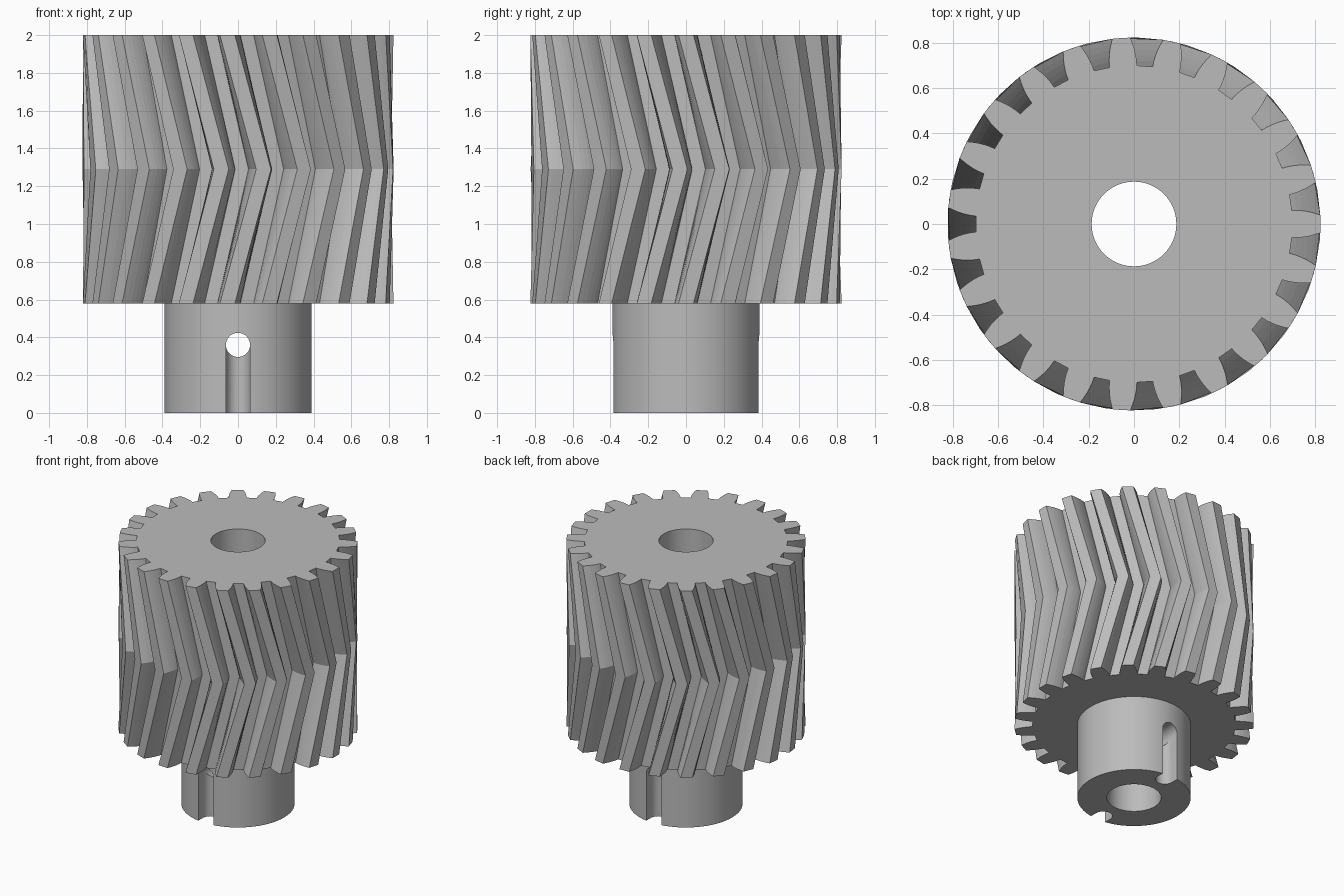
import bpy, bmesh, math
from mathutils import Matrix

cube = bpy.data.objects.get("Cube")
if cube:
    bpy.data.objects.remove(cube, do_unlink=True)

TEETH = 23
TWIST = math.radians(13.4)
Z_BOTTOM, Z_MID, Z_TOP = 0.58, 1.29, 2.0
HUB_R, BORE_R, PIN_R, SLOT_Y = 0.39, 0.187, 0.064, 0.33

steel = bpy.data.materials.new("grey_steel")
steel.use_nodes = True
GREY = (0.5, 0.5, 0.5, 1)
steel.diffuse_color = GREY
steel.node_tree.nodes["Principled BSDF"].inputs["Base Color"].default_value = GREY


def make_object(name, bm):
    bmesh.ops.recalc_face_normals(bm, faces=bm.faces)
    mesh = bpy.data.meshes.new(name)
    bm.to_mesh(mesh)
    bm.free()
    mesh.materials.append(steel)
    ob = bpy.data.objects.new(name, mesh)
    bpy.context.collection.objects.link(ob)
    return ob


def cylinder(name, radius, z0, z1, y=0.0, sides=96):
    bm = bmesh.new()
    bmesh.ops.create_cone(bm, cap_ends=True, segments=sides, radius1=radius,
                          radius2=radius, depth=z1 - z0,
                          matrix=Matrix.Translation((0, y, (z0 + z1) / 2)))
    return make_object(name, bm)


def cut(ob, cutter):
    """Subtract the cutter, apply the result and discard the cutter."""
    cutter.hide_render = True
    mod = ob.modifiers.new("cut", 'BOOLEAN')
    mod.operation, mod.solver, mod.object = 'DIFFERENCE', 'EXACT', cutter
    bpy.context.view_layer.objects.active = ob
    bpy.ops.object.modifier_apply(modifier=mod.name)
    bpy.data.objects.remove(cutter, do_unlink=True)


def smooth(ob, angle):
    bpy.ops.object.select_all(action='DESELECT')
    ob.select_set(True)
    bpy.context.view_layer.objects.active = ob
    bpy.ops.object.shade_smooth_by_angle(angle=math.radians(angle))


# Tooth flank: radius and half angle in degrees, from root to tip
flank = [(0.70, 4.95), (0.725, 4.8), (0.75, 4.45), (0.775, 4.0),
         (0.80, 3.4), (0.824, 2.75)]
tooth = [(r, -a) for r, a in flank] + [(r, a) for r, a in reversed(flank)]
outline = [(r, math.radians(a) + k * math.tau / TEETH)
           for k in range(TEETH) for r, a in tooth]

# Herringbone gear: the outline twists to the middle and back again
bm = bmesh.new()
rings = [[bm.verts.new((r * math.cos(a + turn), r * math.sin(a + turn), z))
          for r, a in outline]
         for z, turn in ((Z_BOTTOM, 0), (Z_MID, TWIST), (Z_TOP, 0))]
count = len(outline)
for low, high in zip(rings, rings[1:]):
    for i in range(count):
        j = (i + 1) % count
        bm.faces.new((low[i], low[j], high[j], high[i]))
bm.faces.new(rings[0][::-1])
bm.faces.new(rings[-1])
gear = make_object("herringbone_gear", bm)
cut(gear, cylinder("bore_cutter", BORE_R, Z_BOTTOM - 0.2, Z_TOP + 0.2))

# Hub with bore, cross pin hole and a round-bottomed slot front and back
hub = cylinder("hub", HUB_R, 0, Z_BOTTOM)
cut(hub, cylinder("bore_cutter", BORE_R, -0.2, Z_BOTTOM + 0.2))
pin = cylinder("pin_cutter", PIN_R, -0.6, 0.6, sides=48)
pin.data.transform(Matrix.Translation((0, 0, 0.36)) @ Matrix.Rotation(math.pi / 2, 4, 'X'))
cut(hub, pin)
for side in (-1, 1):
    cut(hub, cylinder("slot_cutter", PIN_R, -0.2, 0.36, side * SLOT_Y, 48))
    bm = bmesh.new()
    bmesh.ops.create_cube(bm, size=1, matrix=Matrix.Translation(
        (0, side * (SLOT_Y + 0.1), 0.08)) @ Matrix.Diagonal((2 * PIN_R, 0.2, 0.56, 1)))
    cut(hub, make_object("slot_cutter", bm))
smooth(hub, 25)
